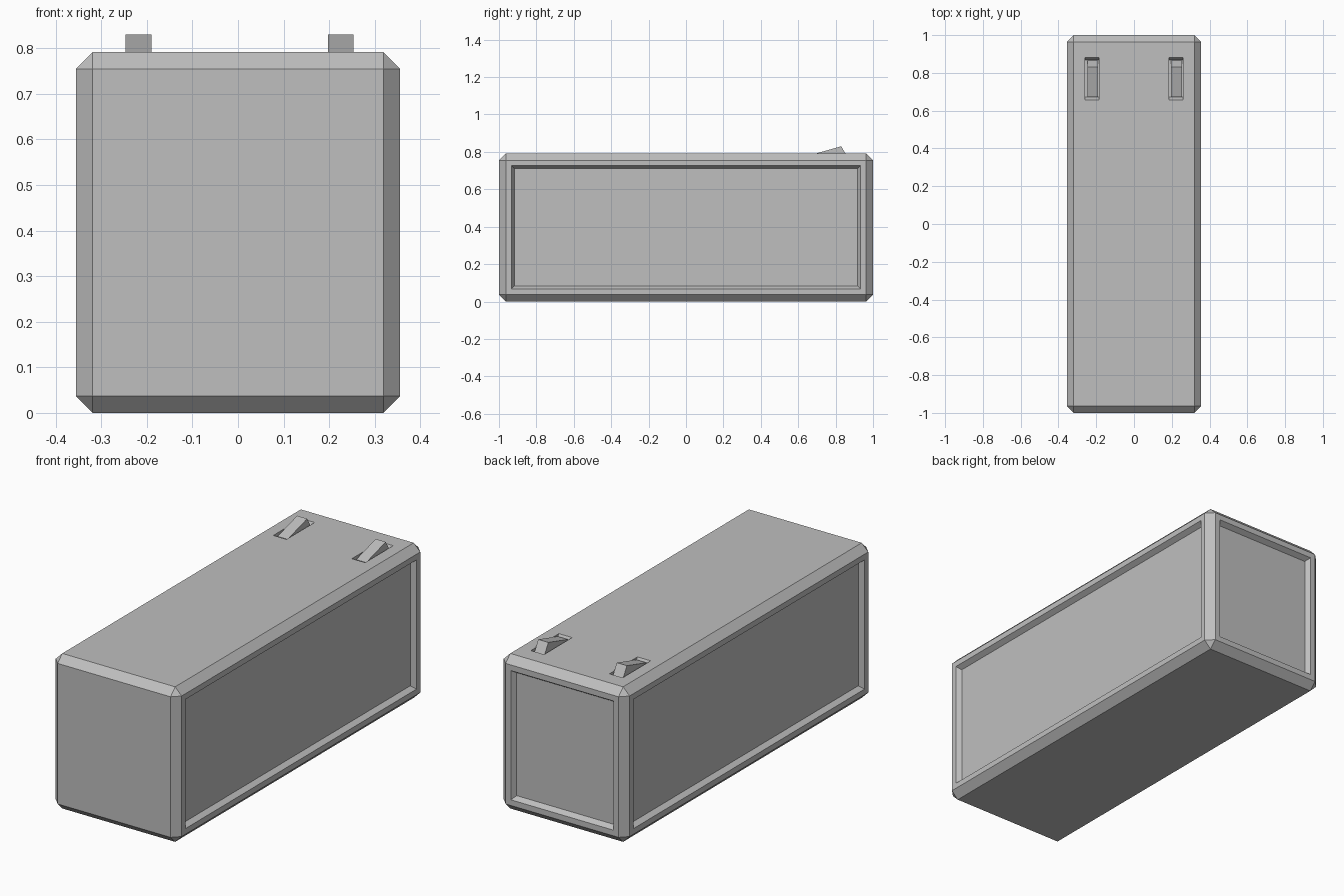
import bpy, bmesh
from mathutils import Vector

cube = bpy.data.objects.get("Cube")
if cube:
    bpy.data.objects.remove(cube, do_unlink=True)

W, L, H = 0.712, 2.0, 0.792   # case size
CHAMFER = 0.037

grey = bpy.data.materials.new("mid_grey")
grey.use_nodes = True
colour = (0.52, 0.52, 0.52, 1)
grey.diffuse_color = colour
grey.node_tree.nodes["Principled BSDF"].inputs["Base Color"].default_value = colour


def add_object(name, bm):
    bmesh.ops.recalc_face_normals(bm, faces=bm.faces)
    mesh = bpy.data.meshes.new(name)
    bm.to_mesh(mesh)
    bm.free()
    mesh.materials.append(grey)
    obj = bpy.data.objects.new(name, mesh)
    bpy.context.collection.objects.link(obj)
    return obj


def side_profile(name, x0, x1, points):
    """Extrude a y-z outline from x0 to x1."""
    bm = bmesh.new()
    face = bm.faces.new([bm.verts.new((x0, y, z)) for y, z in points])
    out = bmesh.ops.extrude_face_region(bm, geom=[face])
    verts = [v for v in out["geom"] if isinstance(v, bmesh.types.BMVert)]
    bmesh.ops.translate(bm, verts=verts, vec=(x1 - x0, 0, 0))
    return add_object(name, bm)


# Chamfered case with recessed panels on both sides and the back
bm = bmesh.new()
bmesh.ops.create_cube(bm, size=1)
bmesh.ops.scale(bm, vec=(W, L, H), verts=bm.verts)
bmesh.ops.translate(bm, vec=(0, 0, H / 2), verts=bm.verts)
bmesh.ops.bevel(bm, geom=bm.edges[:], offset=CHAMFER, segments=1, affect='EDGES')
bm.normal_update()
for direction in (Vector((1, 0, 0)), Vector((-1, 0, 0)), Vector((0, 1, 0))):
    panel = max(bm.faces, key=lambda f: f.normal.dot(direction))
    bmesh.ops.inset_region(bm, faces=[panel], thickness=0.041, depth=0)
    bmesh.ops.inset_region(bm, faces=[panel], thickness=0.016, depth=-0.025,
                           use_even_offset=True)
case = add_object("case", bm)

# Two slots in the lid, each holding a ramped catch
for side, x in (("right", -0.222), ("left", 0.222)):
    cutter = side_profile(side + "_slot_cutter", x - 0.038, x + 0.037,
                          [(0.65, H + 0.01), (0.672, H - 0.025),
                           (0.867, H - 0.025), (0.889, H + 0.01)])
    cutter.hide_render = True
    cutter.hide_viewport = True
    cut = case.modifiers.new(side + "_slot", 'BOOLEAN')
    cut.object = cutter
    cut.operation = 'DIFFERENCE'
    cut.solver = 'EXACT'
    side_profile(side + "_catch", x - 0.025, x + 0.032,
                 [(0.672, H - 0.026), (0.672, H - 0.007), (0.83, 0.83),
                  (0.867, H - 0.026)])
